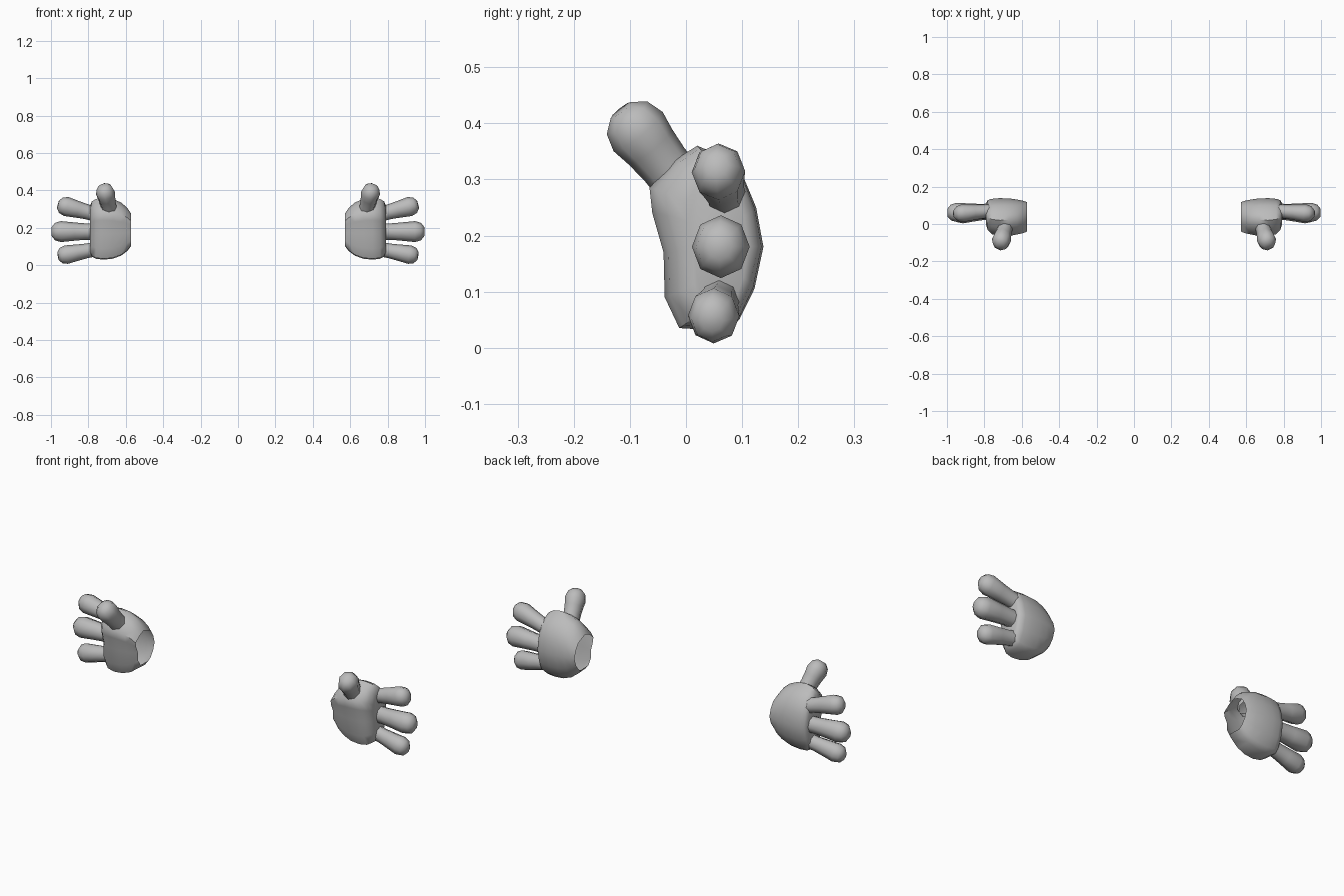
import bpy, bmesh, math
from mathutils import Vector

if "Cube" in bpy.data.objects:
    bpy.data.objects.remove(bpy.data.objects["Cube"])

grey = bpy.data.materials.new("plain grey")
grey.diffuse_color = (0.5, 0.5, 0.5, 1)
grey.use_nodes = True
grey.node_tree.nodes["Principled BSDF"].inputs["Base Color"].default_value = grey.diffuse_color


def loft(name, rings, cap):
    """Skin a list of equal-length rings; the first end stays open."""
    bm = bmesh.new()
    loops = [[bm.verts.new(p) for p in r] for r in rings]
    n = len(loops[0])
    for a, b in zip(loops, loops[1:]):
        for i in range(n):
            j = (i + 1) % n
            bm.faces.new((a[i], a[j], b[j], b[i]))
    if cap:
        bm.faces.new(loops[-1])
    bmesh.ops.recalc_face_normals(bm, faces=bm.faces[:])
    # make sure the shell points outwards
    mid = sum((v.co for v in bm.verts), Vector()) / len(bm.verts)
    if sum((f.calc_center_median() - mid).dot(f.normal) * f.calc_area() for f in bm.faces) < 0:
        bmesh.ops.reverse_faces(bm, faces=bm.faces[:])
    me = bpy.data.meshes.new(name)
    bm.to_mesh(me)
    bm.free()
    me.materials.append(grey)
    ob = bpy.data.objects.new(name, me)
    bpy.context.collection.objects.link(ob)
    bpy.ops.object.select_all(action='DESELECT')
    ob.select_set(True)
    bpy.context.view_layer.objects.active = ob
    bpy.ops.object.shade_smooth_by_angle(angle=math.radians(50))


def digit(name, side, base, tip, r0, r1):
    """Eight-sided finger with a swollen, rounded tip."""
    a, b = Vector(base), Vector(tip)
    d = (b - a).normalized()
    ref = Vector((0, 1, 0)) if abs(d.x) > 0.5 else Vector((1, 0, 0))
    u = (ref - d * ref.dot(d)).normalized()
    v = d.cross(u)
    length = (b - a).length
    end = length - r1 * 0.95
    stations = [(0, r0), (length * 0.3, r0), (length * 0.52, r0 * 0.6 + r1 * 0.4),
                (end, r1), (length - r1 * 0.38, r1 * 0.83),
                (length - r1 * 0.06, r1 * 0.42)]
    rings = []
    for s, r in stations:
        ring = []
        for i in range(8):
            t = math.tau * i / 8
            p = a + d * s + (u * math.cos(t) * 0.92 + v * math.sin(t)) * r
            ring.append((p.x * side, p.y, p.z))
        rings.append(ring)
    loft(name, rings, True)


# palm cross-section (y, z) and its stations along x: x, y scale, z scale, y shift
outline = [(-.065, .285), (-.06, .24), (-.04, .17), (-.038, .09), (-.012, .035),
           (.07, .03), (.095, .05), (.122, .105), (.138, .18), (.125, .25),
           (.10, .31), (.055, .345), (.02, .36), (-.02, .335)]
stations = [(.572, .78, .53, 0), (.592, .85, .70, 0), (.625, .92, .86, 0),
            (.67, .99, .97, 0), (.72, 1, 1, 0), (.76, .93, .97, .003),
            (.782, .78, .89, .010), (.792, .55, .74, .015)]
cy, cz = .045, .183

for side, label in ((1, "right"), (-1, "left")):
    rings = [[(x * side, cy + sh + (y - cy) * sy, cz + (z - cz) * sz) for y, z in outline]
             for x, sy, sz, sh in stations]
    loft(label + "_palm", rings, True)
    digit(label + "_upper_finger", side, (.74, .072, .268), (.965, .054, .326), .040, .052)
    digit(label + "_middle_finger", side, (.74, .070, .180), (1.0, .060, .180), .044, .056)
    digit(label + "_lower_finger", side, (.74, .062, .090), (.965, .046, .048), .039, .050)
    digit(label + "_thumb", side, (.685, -.005, .285), (.718, -.118, .426), .046, .056)
